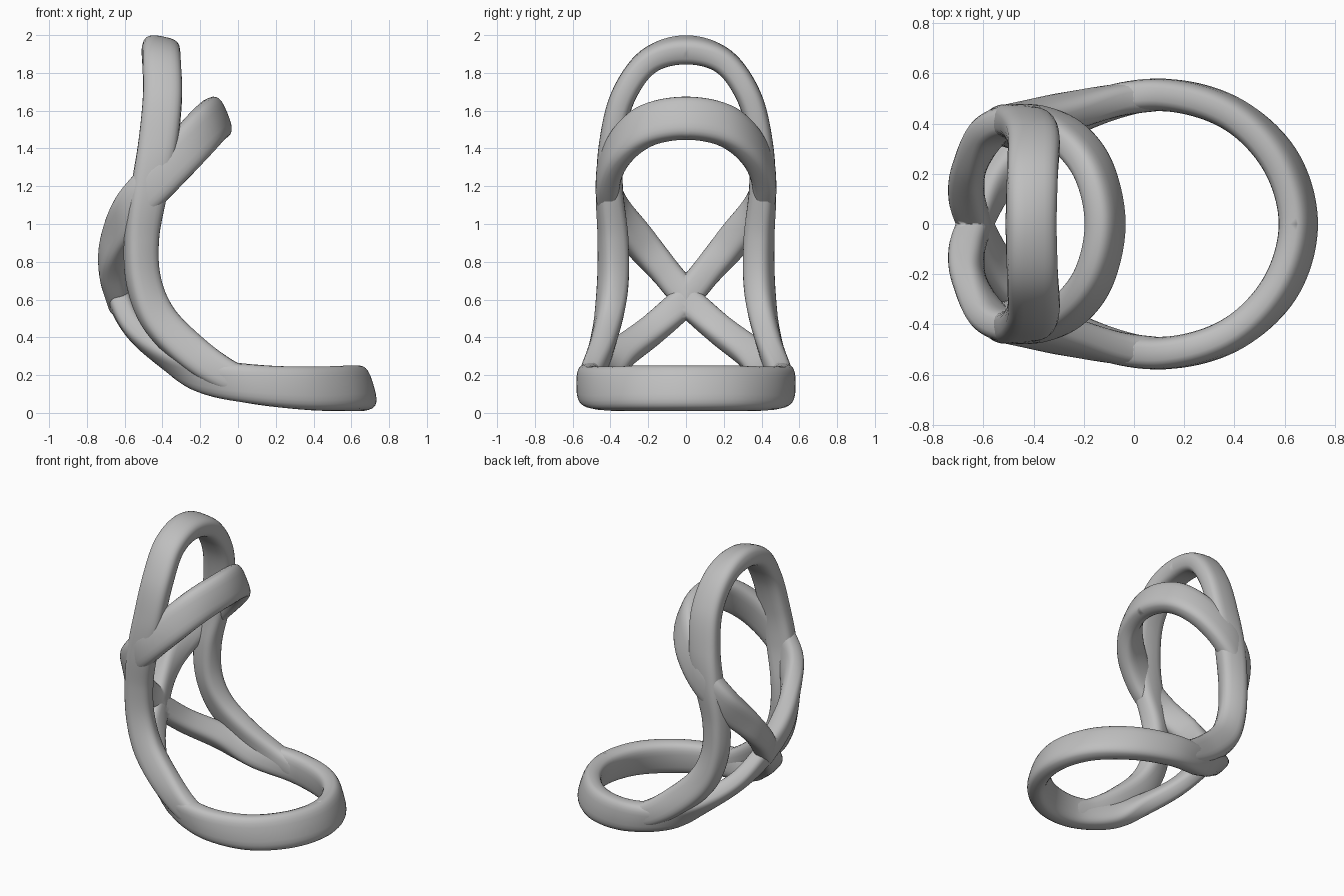
import bpy, bmesh, math
from mathutils import Vector

cube = bpy.data.objects.get("Cube")
if cube:
    bpy.data.objects.remove(cube, do_unlink=True)

GREY = (0.52, 0.52, 0.52, 1)
material = bpy.data.materials.new("plain_grey")
material.use_nodes = True
material.diffuse_color = GREY
material.node_tree.nodes["Principled BSDF"].inputs["Base Color"].default_value = GREY

SIDES, STEPS, POWER = 24, 10, 3.0


def spline(keys, i, t):
    """Catmull-Rom interpolation of whole keys (place, wide direction, half sizes)."""
    last = len(keys) - 1
    a, b, c, d = (keys[min(max(i + k, 0), last)] for k in (-1, 0, 1, 2))
    return [(2 * q + (r - p) * t + (2 * p - 5 * q + 4 * r - s) * t * t
             + (3 * q - p - 3 * r + s) * t ** 3) / 2 for p, q, r, s in zip(a, b, c, d)]


def rounded(value):
    return math.copysign(abs(value) ** (2 / POWER), value)


def band(name, keys):
    """Sweep a rounded section along half a loop, trim it at y = 0 and mirror it."""
    # Key: x, y, z, wide direction, half width, half thickness
    first = list(keys[1])
    first[1], first[4] = -first[1], -first[4]
    keys = [first] + keys
    samples = [spline(keys, i, s / STEPS) for i in range(len(keys) - 1) for s in range(STEPS)]
    samples.append(list(keys[-1]))
    places = [Vector(s[:3]) for s in samples]

    bm = bmesh.new()
    rings = []
    for i, s in enumerate(samples):
        along = (places[min(i + 1, len(places) - 1)] - places[max(i - 1, 0)]).normalized()
        wide = Vector(s[3:6])
        wide = (wide - along * wide.dot(along)).normalized()
        thick = along.cross(wide)
        ring = []
        for k in range(SIDES):
            a = math.tau * k / SIDES
            ring.append(bm.verts.new(places[i] + wide * s[6] * rounded(math.cos(a))
                                     + thick * s[7] * rounded(math.sin(a))))
        rings.append(ring)
    for low, high in zip(rings, rings[1:]):
        for k in range(SIDES):
            n = (k + 1) % SIDES
            bm.faces.new((low[k], low[n], high[n], high[k]))
    bmesh.ops.bisect_plane(bm, geom=bm.verts[:] + bm.edges[:] + bm.faces[:], dist=1e-5,
                           plane_co=(0, 0, 0), plane_no=(0, 1, 0), clear_inner=True)
    bmesh.ops.recalc_face_normals(bm, faces=bm.faces[:])
    mesh = bpy.data.meshes.new(name)
    bm.to_mesh(mesh)
    bm.free()
    mesh.materials.append(material)
    obj = bpy.data.objects.new(name, mesh)
    bpy.context.collection.objects.link(obj)
    mirror = obj.modifiers.new("mirror", "MIRROR")
    mirror.use_axis = (False, True, False)
    bpy.ops.object.select_all(action="DESELECT")
    obj.select_set(True)
    bpy.context.view_layer.objects.active = obj
    bpy.ops.object.shade_smooth_by_angle(angle=math.radians(40))


# Ground ring that narrows and climbs to the crossing at the back
band("base_loop", [
    (.655, 0, .13, -.3, 0, 1, .12, .065),
    (.58, .258, .13, -.27, -.1, 1, .12, .065),
    (.378, .446, .13, -.1, -.1, 1, .115, .065),
    (.1, .515, .15, 0, 0, 1, .105, .065),
    (-.18, .455, .2, -.1, .3, 1, .095, .065),
    (-.38, .35, .31, -.3, .6, .6, .085, .065),
    (-.54, .18, .44, -.3, .7, .5, .08, .06),
    (-.63, 0, .6, -.1, .7, .7, .08, .06),
    (-.68, -.18, .77, 0, .7, .7, .08, .06),
])

# Forward leaning loop that rises from the crossing
band("arm_loop", [
    (-.115, 0, 1.56, -.37, 0, .93, .115, .065),
    (-.16, .21, 1.52, -.4, 0, .9, .115, .065),
    (-.27, .35, 1.4, -.55, 0, .8, .115, .065),
    (-.42, .412, 1.24, -.7, 0, .7, .112, .065),
    (-.56, .38, 1.08, -.7, -.2, .7, .105, .065),
    (-.65, .24, .9, -.4, -.6, .6, .09, .065),
    (-.668, .12, .76, -.1, -.7, .7, .08, .07),
    (-.635, 0, .62, 0, -.7, .7, .08, .065),
    (-.58, -.15, .47, 0, -.7, .7, .08, .065),
])

# Tall arch standing on the sides of the ground ring
band("back_loop", [
    (-.41, 0, 1.922, 1, 0, -.2, .1, .072),
    (-.405, .2, 1.86, 1, 0, -.1, .102, .068),
    (-.4, .335, 1.67, 1, 0, 0, .104, .066),
    (-.425, .395, 1.42, 1, 0, .1, .104, .066),
    (-.47, .405, 1.18, 1, -.1, .1, .098, .07),
    (-.51, .387, .93, 1, -.3, 0, .09, .075),
    (-.5, .387, .7, 1, -.4, .2, .09, .075),
    (-.42, .41, .5, .7, -.3, .7, .095, .072),
    (-.255, .452, .33, .5, -.2, .8, .095, .068),
    (-.06, .495, .2, .3, 0, .9, .085, .064),
    (.12, .513, .14, .1, 0, 1, .07, .06),
])
